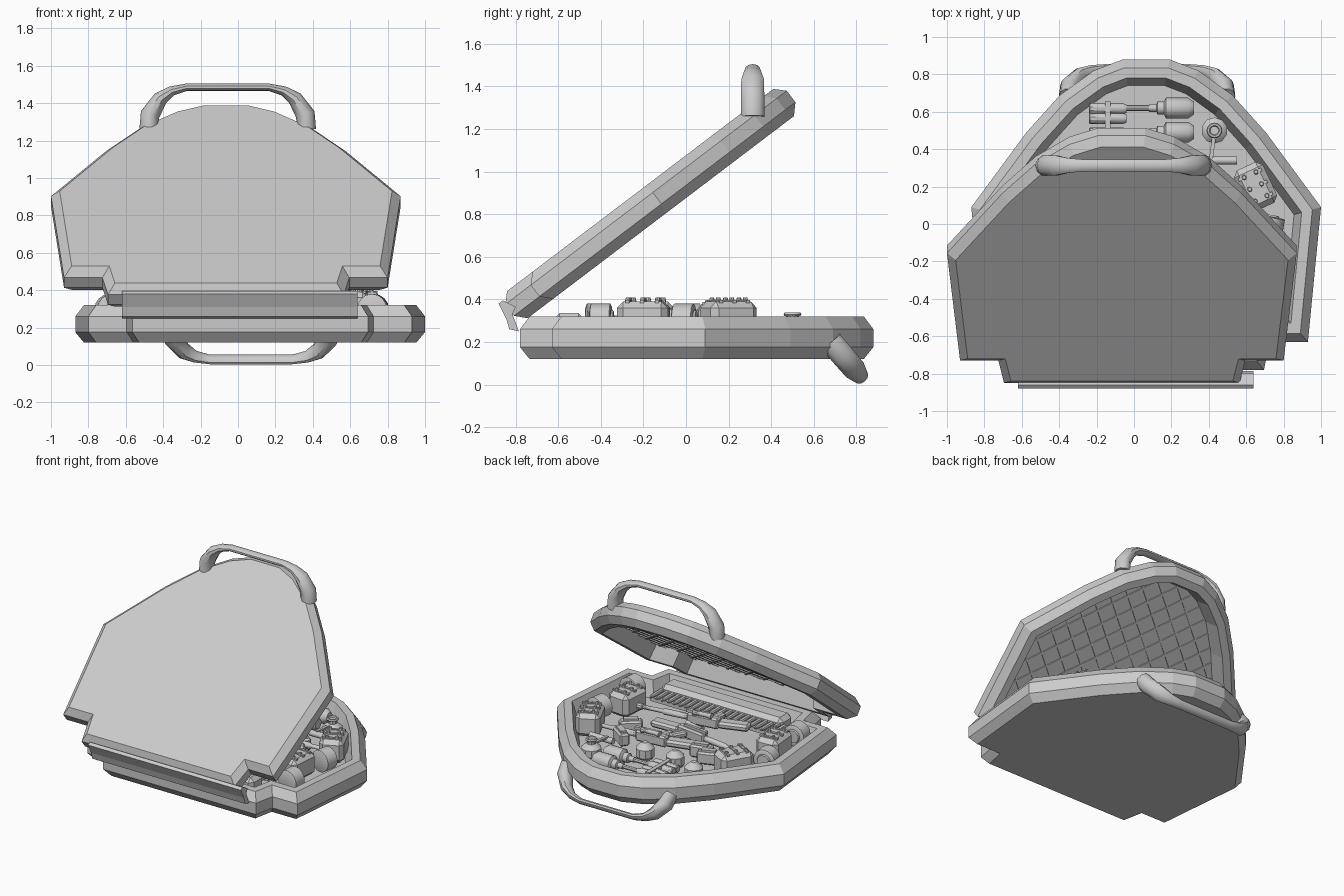
import bpy, bmesh, math
from mathutils import Vector, Matrix

if "Cube" in bpy.data.objects:
    bpy.data.objects.remove(bpy.data.objects["Cube"])

R = math.radians


def finish(ob, angle=None):
    if angle:
        bpy.ops.object.select_all(action='DESELECT')
        ob.select_set(True)
        bpy.context.view_layer.objects.active = ob
        bpy.ops.object.shade_smooth_by_angle(angle=R(angle))
    return ob


def loft(name, rings, matrix=Matrix(), angle=None):
    """Skin a list of equal-length point rings and cap both ends."""
    bm = bmesh.new()
    vs = [[bm.verts.new(p) for p in ring] for ring in rings]
    n = len(vs[0])
    for a, b in zip(vs, vs[1:]):
        for i in range(n):
            j = (i + 1) % n
            bm.faces.new((a[i], a[j], b[j], b[i]))
    bm.faces.new(vs[0])
    bm.faces.new(vs[-1])
    bmesh.ops.recalc_face_normals(bm, faces=bm.faces)
    me = bpy.data.meshes.new(name)
    bm.to_mesh(me)
    bm.free()
    ob = bpy.data.objects.new(name, me)
    bpy.context.collection.objects.link(ob)
    ob.matrix_world = matrix
    return finish(ob, angle)


def inset(poly, d):
    """Offset a counter-clockwise outline inwards by d."""
    out = []
    for i, p in enumerate(poly):
        e1 = (p - poly[i - 1]).normalized()
        e2 = (poly[(i + 1) % len(poly)] - p).normalized()
        n1, n2 = Vector((-e1.y, e1.x)), Vector((-e2.y, e2.x))
        out.append(p + (n1 + n2) * d / (1 + n1.dot(n2)))
    return out


def box(name, loc, size, rz=0, bevel=0.0, matrix=None):
    bpy.ops.mesh.primitive_cube_add(size=1)
    ob = bpy.context.object
    ob.name = name
    ob.data.transform(Matrix.Diagonal((*size, 1)))
    ob.matrix_world = (matrix or Matrix()) @ Matrix.Translation(loc) @ Matrix.Rotation(R(rz), 4, 'Z')
    if bevel:
        m = ob.modifiers.new('bevel', 'BEVEL')
        m.width, m.segments = bevel, 1
    return ob


def turned(name, loc, profile, rz=0, upright=False, sides=14):
    """Turned part: profile of (position, radius) along local x, or up z."""
    rings = [[(s, r * math.cos(2 * math.pi * k / sides), r * math.sin(2 * math.pi * k / sides))
              for k in range(sides)] for s, r in profile]
    m = Matrix.Translation(loc) @ Matrix.Rotation(R(rz), 4, 'Z')
    if upright:
        m = m @ Matrix.Rotation(R(-90), 4, 'Y')
    return loft(name, rings, m, 35)


# --- case shells ---
half = [(.63, -.78), (.66, -.63), (.865, -.63), (.935, .09),
        (.64, .49), (.46, .69), (.28, .82), (.125, .88)]
outline = [Vector(p) for p in half] + [Vector((-x, y)) for x, y in reversed(half)]


def shell(name, height, depth, matrix, flip):
    profile = [(.045, 0), (0, .28 * height), (0, .7 * height), (.045, height),
               (.10, height), (.14, height - depth)]
    rings = [[(p.x, p.y, height - z if flip else z) for p in inset(outline, d)] for d, z in profile]
    return loft(name, rings, matrix)


base_m = Matrix.Translation((.065, 0, .12))
lid_m = Matrix.Translation((-.065, -.158, .756)) @ Matrix.Rotation(R(37.2), 4, 'X')
shell('base_tray', .2, .12, base_m, False)
shell('lid', .16, .11, lid_m, True)

# --- padded lattice inside the lid ---
inner = inset(outline, .14)
for ang in (40, -50):
    d = Vector((math.cos(R(ang)), math.sin(R(ang))))
    n = Vector((-d.y, d.x))
    for k in range(-9, 10):
        c, hits = k * .115, []
        for i, p in enumerate(inner):
            q = inner[(i + 1) % len(inner)]
            a, b = p.dot(n) - c, q.dot(n) - c
            if a * b < 0:
                hits.append((p + (q - p) * a / (a - b)).dot(d))
        if len(hits) > 1:
            s, e = min(hits), max(hits)
            mid = d * (s + e) / 2 + n * c
            box('lid_lattice_bar', (mid.x, mid.y, .108), (e - s, .014, .012), ang, 0, lid_m)

# --- handles ---
side = [(-.42, -.03, .052, .058), (-.415, .05, .052, .058), (-.36, .135, .04, .056),
        (-.30, .175, .026, .042), (-.22, .195, .02, .034)]
stations = side + [(-x, h, a, b) for x, h, a, b in reversed(side)]


def handle(name, matrix):
    rings = []
    for i, (x, h, a, b) in enumerate(stations):
        p, q = stations[max(i - 1, 0)], stations[min(i + 1, len(stations) - 1)]
        t = Vector((q[0] - p[0], 0, q[1] - p[1])).normalized()
        nrm = Vector((-t.z, 0, t.x))
        rings.append([Vector((x, 0, h)) + nrm * a * math.cos(w) + Vector((0, b * math.sin(w), 0))
                      for w in (2 * math.pi * k / 10 for k in range(10))])
    return loft(name, rings, matrix, 40)


handle('lid_handle', Matrix.Translation((-.055, .313, 1.29)))
handle('base_handle', Matrix.Translation((.07, .7, .178)) @ Matrix.Rotation(R(220.5), 4, 'X'))

# --- hinge flap ---
flap = [(-.88, .38), (-.86, .395), (-.80, .365), (-.815, .33), (-.785, .25), (-.83, .26), (-.845, .31)]
loft('hinge_flap', [[(x, y, z) for y, z in flap] for x in (-.62, .64)])


# --- contents: pouches with straps and studs ---
def pouch(loc, rz, size=(.24, .17, .17)):
    box('pouch', loc, size, rz, .03)
    m = Matrix.Translation(loc) @ Matrix.Rotation(R(rz), 4, 'Z')
    for x in (-.07, 0, .07):
        box('pouch_strap', (x, 0, size[2] / 2), (.018, size[1] * .8, .014), 0, 0, m)
        for y in (-.035, .035):
            turned('pouch_stud', m @ Vector((x, y, size[2] / 2)), [(0, .014), (.018, .01)], 0, True, 8)


pouch((.65, .2, .305), -65)
pouch((-.52, .18, .295), 60)
pouch((.62, -.2, .305), 85)
pouch((-.6, -.18, .305), 95)

# drums
drum = [(-.05, .07), (-.045, .08), (.045, .08), (.05, .07), (.05, .05), (.06, .045)]
for x, y, rz in ((.72, -.01, 80), (-.68, .02, 100), (.72, -.4, 85), (-.62, -.42, 95)):
    turned('drum', (x, y, .30), drum, rz, False, 16)

# flasks with necks, and paired tubes beside them
flask = [(-.11, .02), (-.07, .02), (-.065, .035), (-.03, .035), (-.02, .055), (.1, .055), (.13, .035)]
for y in (.62, .49):
    turned('flask', (.19, y, .265), flask)
    for dy in (-.026, .026):
        turned('tube', (-.14, y - .03 + dy, .26), [(-.1, .024), (-.095, .03), (.08, .03), (.1, .022)], 0, False, 10)
    box('tube_clip', (-.14, y - .03, .28), (.03, .13, .03))
    turned('tube_link', (.01, y, .265), [(-.05, .015), (.07, .015)], 0, False, 8)

# round canister with ring cap and lever
turned('canister', (.43, .5, .2), [(0, .055), (.02, .07), (.07, .07), (.09, .05), (.1, .03), (.13, .03)], 0, True, 10)
bpy.ops.mesh.primitive_torus_add(location=(.43, .5, .33), major_radius=.032, minor_radius=.01,
                                 major_segments=16, minor_segments=6)
bpy.context.object.name = 'canister_ring'
box('canister_lever', (.42, .41, .29), (.02, .15, .015), -8)
turned('short_bar', (.46, .34, .27), [(-.1, .022), (.09, .022)])
for x, y in ((-.33, .38), (-.12, .3), (.12, .31)):
    turned('small_canister', (x, y, .2), [(0, .05), (.02, .065), (.08, .065), (.1, .045), (.12, .02)], 0, True, 10)

# cartridge belt: repeated rounds on a strip
box('belt_strip', (.03, -.4, .265), (1.04, .06, .03))
for i in range(22):
    t = turned('belt_round', (-.47 + i * .048, -.42, .29),
               [(-.07, .016), (.03, .016), (.06, .01), (.08, .003)], 90, False, 8)

# long panel near the hinge
box('long_case', (.05, -.55, .27), (1.0, .15, .13), 0, .03)


# long tools lying across the middle
def long_tool(loc, rz):
    m = Matrix.Translation(loc) @ Matrix.Rotation(R(rz), 4, 'Z')
    turned('tool_barrel', m @ Vector((.1, 0, 0)), [(0, .022), (.2, .022), (.21, .015), (.36, .015), (.365, .024), (.4, .024)], rz, False, 10)
    box('tool_body', (0, 0, 0), (.24, .06, .08), 0, .012, m)
    box('tool_stock', (-.22, -.02, 0), (.22, .09, .05), 10, .015, m)
    box('tool_grip', (-.06, -.08, 0), (.05, .12, .04), -20, .01, m)
    box('tool_rail', (.03, 0, .048), (.2, .025, .02), 0, 0, m)
    turned('tool_sight', m @ Vector((0, .02, .05)), [(-.07, .024), (-.04, .016), (.04, .016), (.07, .022)], rz, False, 10)


long_tool((.02, -.24, .30), 8)
long_tool((-.02, -.05, .28), 172)
long_tool((.18, .14, .27), 5)
for x, y, rz in ((-.3, .16, 20), (-.2, .1, 15), (.38, .22, -35), (.42, .05, 40)):
    box('spare_block', (x, y, .26), (.16, .07, .09), rz, .012)
    box('spare_block_cap', (x, y, .305), (.1, .04, .03), rz)
